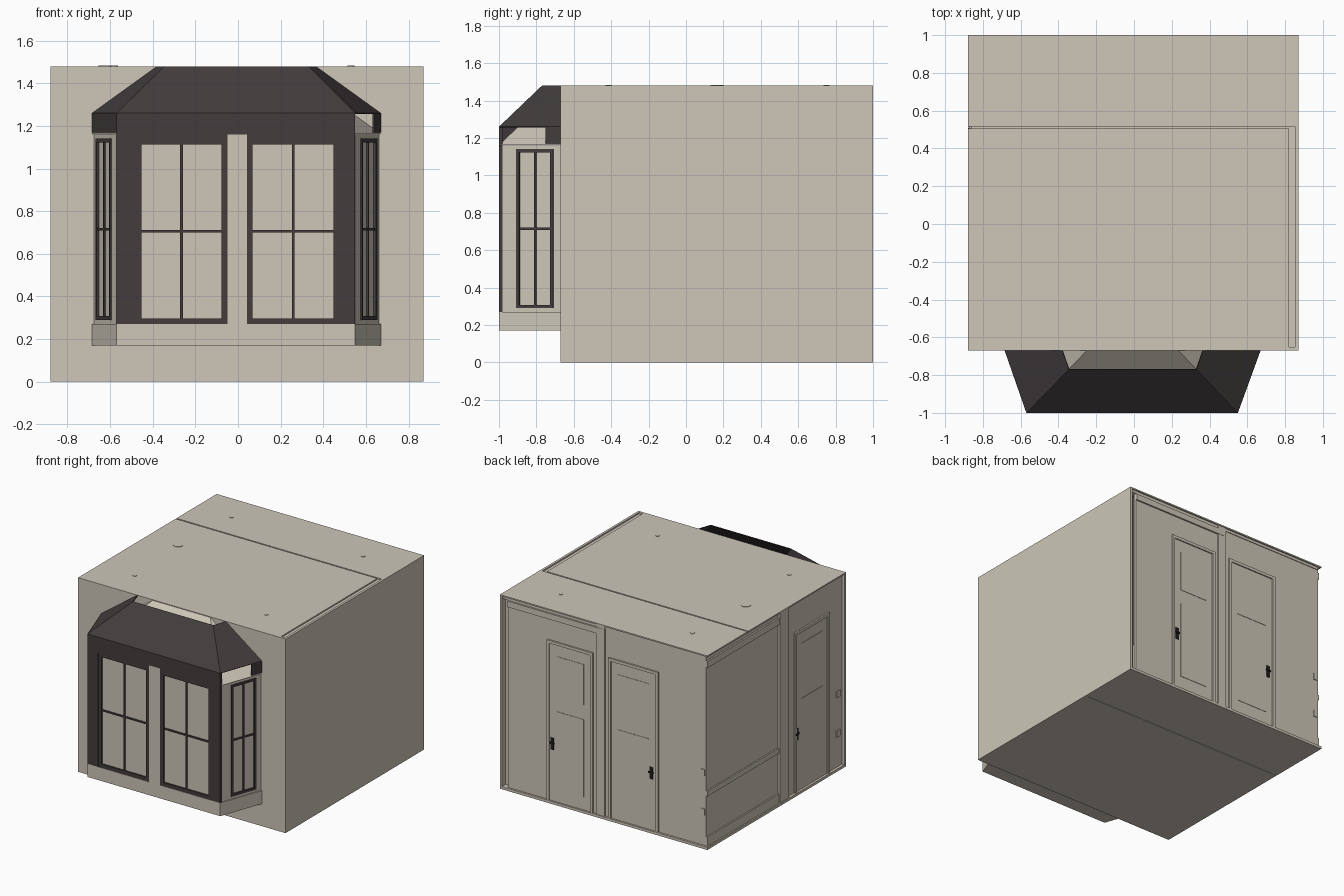
import bpy, bmesh, math
from mathutils import Vector

if "Cube" in bpy.data.objects:
    bpy.data.objects.remove(bpy.data.objects["Cube"])


def material(name, rgb):
    m = bpy.data.materials.new(name)
    m.diffuse_color = (*rgb, 1)
    m.use_nodes = True
    m.node_tree.nodes["Principled BSDF"].inputs["Base Color"].default_value = m.diffuse_color
    return m


BEIGE = material("beige_plaster", (0.61, 0.565, 0.48))
DARK = material("dark_brown_frame", (0.056, 0.046, 0.047))
BLACK = material("black_handle", (0.015, 0.014, 0.014))


def add_mesh(name, verts, faces, mat):
    me = bpy.data.meshes.new(name)
    me.from_pydata([tuple(v) for v in verts], [], faces)
    me.materials.append(mat)
    ob = bpy.data.objects.new(name, me)
    bpy.context.collection.objects.link(ob)
    return ob


BOX_FACES = [(3, 2, 1, 0), (4, 5, 6, 7), (0, 1, 5, 4), (1, 2, 6, 5), (2, 3, 7, 6), (3, 0, 4, 7)]


def box(name, x0, x1, y0, y1, z0, z1, mat=BEIGE):
    c = [(x0, y0), (x1, y0), (x1, y1), (x0, y1)]
    return add_mesh(name, [(x, y, z) for z in (z0, z1) for x, y in c], BOX_FACES, mat)


class Side:
    """Vertical plane: u runs along it, t runs outward."""
    def __init__(self, origin, direction):
        self.o = Vector((*origin, 0))
        self.u = Vector((*direction, 0)).normalized()
        self.n = Vector((self.u.y, -self.u.x, 0))

    def slab(self, name, u0, u1, z0, z1, t0, t1, mat=BEIGE):
        v = [self.o + self.u * u + self.n * t + Vector((0, 0, z))
             for z in (z0, z1) for u, t in ((u0, t1), (u1, t1), (u1, t0), (u0, t0))]
        return add_mesh(name, v, BOX_FACES, mat)


def window(side, name, u0, u1, z0, z1, t, w=0.022):
    # pane, four frame bars and the crossing glazing bars
    side.slab(name + "_pane", u0, u1, z0, z1, t - 0.02, t - 0.012)
    for k, (a, b) in enumerate(((u0, u0 + w), (u1 - w, u1))):
        side.slab(f"{name}_stile_{k}", a, b, z0, z1, t - 0.025, t, DARK)
    for k, (a, b) in enumerate(((z0, z0 + w), (z1 - w, z1))):
        side.slab(f"{name}_rail_{k}", u0 + w, u1 - w, a, b, t - 0.025, t, DARK)
    um, zm = (u0 + u1) / 2, (z0 + z1) / 2
    side.slab(name + "_upright_bar", um - 0.006, um + 0.006, z0, z1, t - 0.012, t - 0.004, DARK)
    side.slab(name + "_cross_bar", u0, u1, zm - 0.006, zm + 0.006, t - 0.012, t - 0.004, DARK)


def door(side, name, u0, u1, handle_u):
    w, top = 0.022, 1.24
    side.slab(name + "_jamb_a", u0, u0 + w, 0, top, 0, 0.012)
    side.slab(name + "_jamb_b", u1 - w, u1, 0, top, 0, 0.012)
    side.slab(name + "_head", u0, u1, top - w, top, 0, 0.012)
    side.slab(name + "_leaf", u0 + w, u1 - w, 0.01, top - w, 0, 0.003)
    for k, (a, b) in enumerate(((0.12, 0.71), (0.82, 1.13))):
        side.slab(f"{name}_panel_{k}", u0 + 0.08, u1 - 0.08, a, b, 0, 0.006)
    side.slab(name + "_handle_plate", handle_u - 0.014, handle_u + 0.014, 0.41, 0.5, 0, 0.008, BLACK)
    side.slab(name + "_handle", handle_u - 0.02, handle_u + 0.02, 0.455, 0.468, 0.008, 0.015, BLACK)


# floor, in two sections
box("floor_front", -0.88, 0.87, -0.67, 0.507, 0, 0.02)
box("floor_back", -0.88, 0.87, 0.512, 1.0, 0, 0.02)

# ceiling: base slab with raised panels leaving a seam and a side slot
box("ceiling_base", -0.86, 0.86, -0.655, 0.99, 1.45, 1.47)
box("ceiling_panel_front", -0.88, 0.82, -0.67, 0.505, 1.47, 1.48)
box("ceiling_panel_back", -0.88, 0.87, 0.515, 1.0, 1.47, 1.48)

# room walls
box("right_wall", 0.852, 0.87, -0.67, 1.0, 0, 1.48)
back = Side((0, 0.985), (-1, 0))
left = Side((-0.86, 0), (0, -1))
back.slab("back_wall", -0.81, 0.86, 0, 1.47, -0.02, 0)
back.slab("back_wall_recess", -0.855, -0.81, 0, 1.47, -0.05, -0.03)
left.slab("left_wall", -0.985, 0.67, 0, 1.47, -0.02, 0)

# front wall with an opening into the bay
front_outline = [(-0.88, 0), (0.87, 0), (0.87, 1.48), (0.23, 1.475), (0.66, 1.16), (0.66, 0.18),
                 (-0.675, 0.18), (-0.675, 1.16), (-0.25, 1.475), (-0.88, 1.48)]
n = len(front_outline)
add_mesh("front_wall",
         [(x, y, z) for y in (-0.67, -0.65) for x, z in front_outline],
         [tuple(range(n)), tuple(range(2 * n - 1, n - 1, -1))]
         + [(i, i + n, (i + 1) % n + n, (i + 1) % n) for i in range(n)], BEIGE)

# doors and mouldings on the back and left walls
door(back, "back_door_right", -0.48, -0.09, -0.435)
door(back, "back_door_left", 0.04, 0.46, 0.40)
door(left, "left_door", 0.07, 0.49, 0.10)
back.slab("back_pillar", -0.06, 0.01, 0, 1.47, 0, 0.01)
back.slab("back_cornice", -0.81, -0.01, 1.40, 1.445, 0, 0.012)
left.slab("left_pillar", -0.12, -0.01, 0, 1.47, 0, 0.015)
left.slab("left_cornice", -0.985, -0.12, 1.38, 1.43, 0, 0.012)
left.slab("left_rail", -0.985, -0.12, 0.40, 0.44, 0, 0.01)
left.slab("left_baseboard", -0.985, -0.12, 0.02, 0.09, 0, 0.01)
for k, z in enumerate((0.25, 0.55)):
    back.slab(f"wall_switch_{k}", 0.82, 0.85, z, z + 0.05, 0, 0.006)
    left.slab(f"side_switch_{k}", 0.58, 0.62, z, z + 0.05, 0, 0.008)


def disc(name, x, y, r, h):
    bpy.ops.mesh.primitive_cylinder_add(vertices=16, radius=r, depth=h, location=(x, y, 1.48))
    ob = bpy.context.object
    ob.name = name
    ob.data.materials.append(BEIGE)


# ceiling lights
for i, x in enumerate((-0.58, 0.53)):
    for j, y in enumerate((0.75, -0.415)):
        disc(f"ceiling_light_{i}{j}", x, y, 0.016, 0.006)
disc("ceiling_ring", -0.62, 0.165, 0.035, 0.006)

# bay: plan corners from left wall joint round to right wall joint
plan = [(-0.685, -0.67), (-0.57, -1.0), (0.55, -1.0), (0.67, -0.67)]
bay_front = Side((0, -1.0), (1, 0))
bay_right = Side(plan[2], (0.12, 0.33))
bay_left = Side(plan[0], (0.115, -0.33))

# bay floor tray
add_mesh("bay_floor", [(x, y, z) for z in (0.17, 0.19) for x, y in plan], BOX_FACES, BEIGE)

# bay front: apron, centre post, dark surround and two windows
bay_front.slab("bay_apron", -0.57, 0.55, 0.17, 0.27, -0.02, 0)
bay_front.slab("bay_centre_post", -0.05, 0.042, 0.27, 1.16, -0.02, 0)
bay_front.slab("bay_stile_left", -0.57, -0.48, 0.27, 1.26, -0.02, 0, DARK)
bay_front.slab("bay_stile_right", 0.475, 0.55, 0.27, 1.26, -0.02, 0, DARK)
bay_front.slab("bay_header_left", -0.48, -0.05, 1.14, 1.26, -0.02, 0, DARK)
bay_front.slab("bay_header_right", 0.042, 0.475, 1.14, 1.26, -0.02, 0, DARK)
bay_front.slab("bay_header_middle", -0.05, 0.042, 1.16, 1.26, -0.02, 0, DARK)
window(bay_front, "window_left", -0.48, -0.05, 0.27, 1.14, -0.003, 0.027)
window(bay_front, "window_right", 0.042, 0.475, 0.27, 1.14, -0.003, 0.027)

# bay sides: beige surround with a narrow window each
for side, name, a, b, length in ((bay_right, "bay_right", 0.096, 0.308, 0.351),
                                 (bay_left, "bay_left", 0.042, 0.254, 0.3495)):
    side.slab(name + "_apron", 0, length, 0.17, 0.27, -0.02, 0)
    side.slab(name + "_post_a", 0, a, 0.27, 1.16, -0.025, -0.008)
    side.slab(name + "_post_b", b, length, 0.27, 1.16, -0.025, -0.008)
    side.slab(name + "_sill", a, b, 0.27, 0.29, -0.025, -0.008)
    side.slab(name + "_lintel", a, b, 1.135, 1.16, -0.025, -0.008)
    window(side, name + "_window", a, b, 0.29, 1.14, -0.002, 0.018)

# side fascias (the right one covers only the part next to the wall)
bay_left.slab("fascia_left", 0, 0.3495, 1.17, 1.26, -0.01, 0, DARK)
bay_right.slab("fascia_right", 0.265, 0.351, 1.17, 1.26, -0.01, 0, DARK)

# outer bay roof: three slopes, open at the top
eave = [(x, y, 1.26) for x, y in plan]
ridge = [(-0.38, -0.67, 1.48), (-0.345, -0.77, 1.48), (0.33, -0.77, 1.48), (0.365, -0.67, 1.48)]
roof = add_mesh("bay_roof", eave + ridge, [(i, i + 1, i + 5, i + 4) for i in range(3)], DARK)
sol = roof.modifiers.new("thickness", "SOLIDIFY")
sol.thickness = 0.006
sol.offset = -1

# inner bay ceiling: parallel slopes meeting the room ceiling
add_mesh("bay_inner_ceiling",
         [(x, y, 1.163) for x, y in plan] + [(-0.25, -0.67, 1.475), (0.235, -0.67, 1.475)],
         [(0, 1, 4), (1, 2, 5, 4), (2, 3, 5)], BEIGE)
